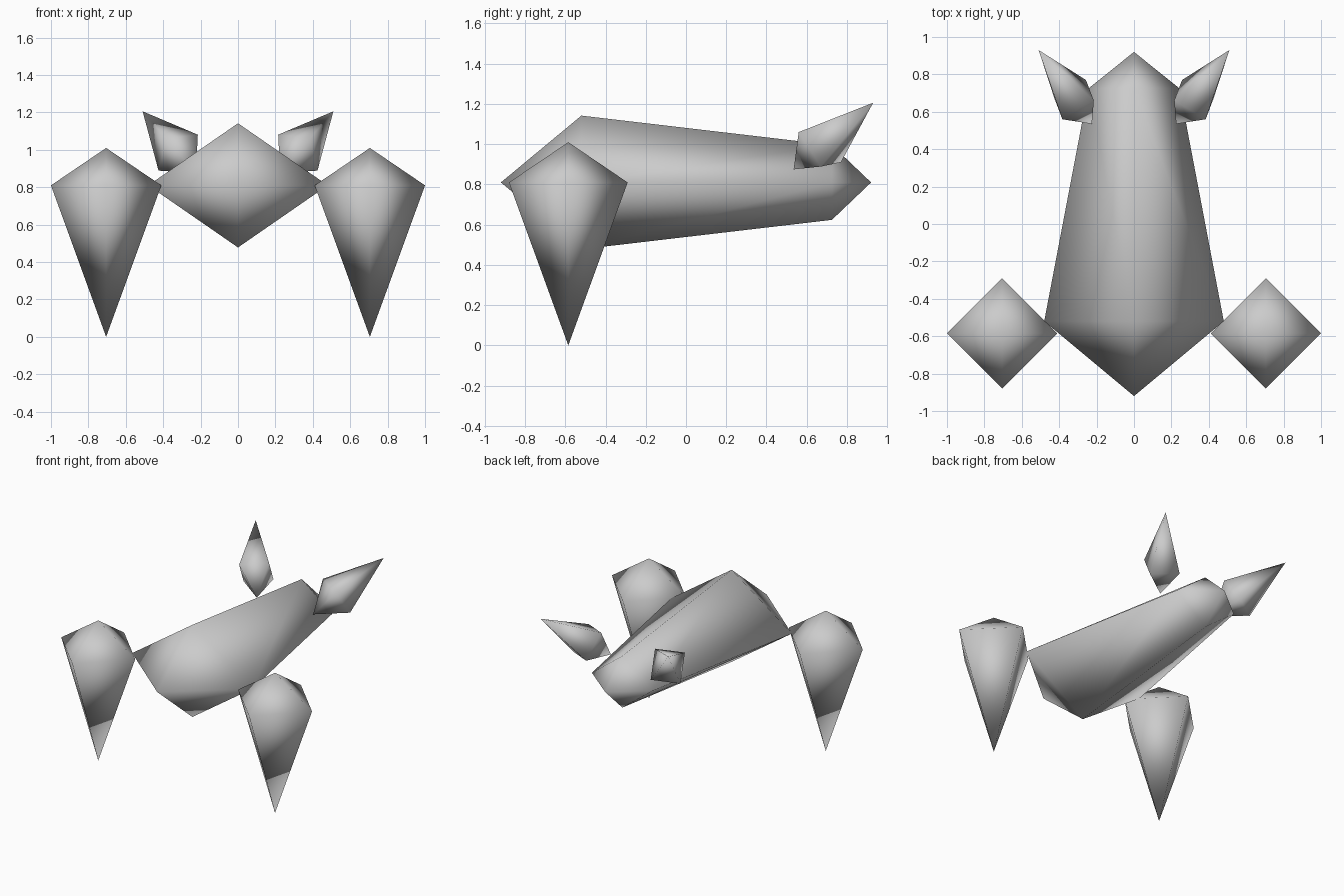
import bpy
import bmesh
from mathutils import Vector

cube = bpy.data.objects.get("Cube")
if cube:
    bpy.data.objects.remove(cube, do_unlink=True)

# Single matte grey
grey = bpy.data.materials.new("grey")
grey.use_nodes = True
grey.diffuse_color = (0.6, 0.6, 0.6, 1)
grey.node_tree.nodes["Principled BSDF"].inputs["Base Color"].default_value = (0.6, 0.6, 0.6, 1)


def spindle(name, start, rings, end):
    """Smooth closed form: a point, one or more four-sided rings, a point.
    Each ring is (centre, half_axis_u, half_axis_v)."""
    bm = bmesh.new()
    loops = []
    for centre, u, v in rings:
        c, u, v = Vector(centre), Vector(u), Vector(v)
        loops.append([bm.verts.new(p) for p in (c + u, c + v, c - u, c - v)])
    a, b = bm.verts.new(start), bm.verts.new(end)
    for i in range(4):
        j = (i + 1) % 4
        bm.faces.new((a, loops[0][i], loops[0][j]))
        for lo, hi in zip(loops, loops[1:]):
            bm.faces.new((lo[i], hi[i], hi[j], lo[j]))
        bm.faces.new((b, loops[-1][j], loops[-1][i]))
    bmesh.ops.recalc_face_normals(bm, faces=bm.faces)
    for f in bm.faces:
        f.smooth = True
    mesh = bpy.data.meshes.new(name)
    bm.to_mesh(mesh)
    bm.free()
    mesh.materials.append(grey)
    obj = bpy.data.objects.new(name, mesh)
    bpy.context.collection.objects.link(obj)
    return obj


# Tapered body, pointed at both ends
spindle("body", (0, -0.92, 0.81),
        [((0, -0.52, 0.81), (0.48, 0, 0), (0, 0, 0.332)),
         ((0, 0.725, 0.81), (0.243, 0, 0), (0, 0, 0.186))],
        (0, 0.92, 0.81))

# Mirrored legs and rear spikes
for side, s in (("left", 1), ("right", -1)):
    spindle(side + "_leg", (s * 0.705, -0.585, 1.01),
            [((s * 0.705, -0.585, 0.81), (0.295, 0, 0), (0, 0.295, 0))],
            (s * 0.705, -0.585, 0))
    spindle(side + "_spike", (s * 0.225, 0.535, 0.875),
            [((s * 0.32, 0.665, 0.985), (s * -0.063, 0.105, -0.075), (s * -0.105, -0.005, 0.096))],
            (s * 0.51, 0.93, 1.206))
